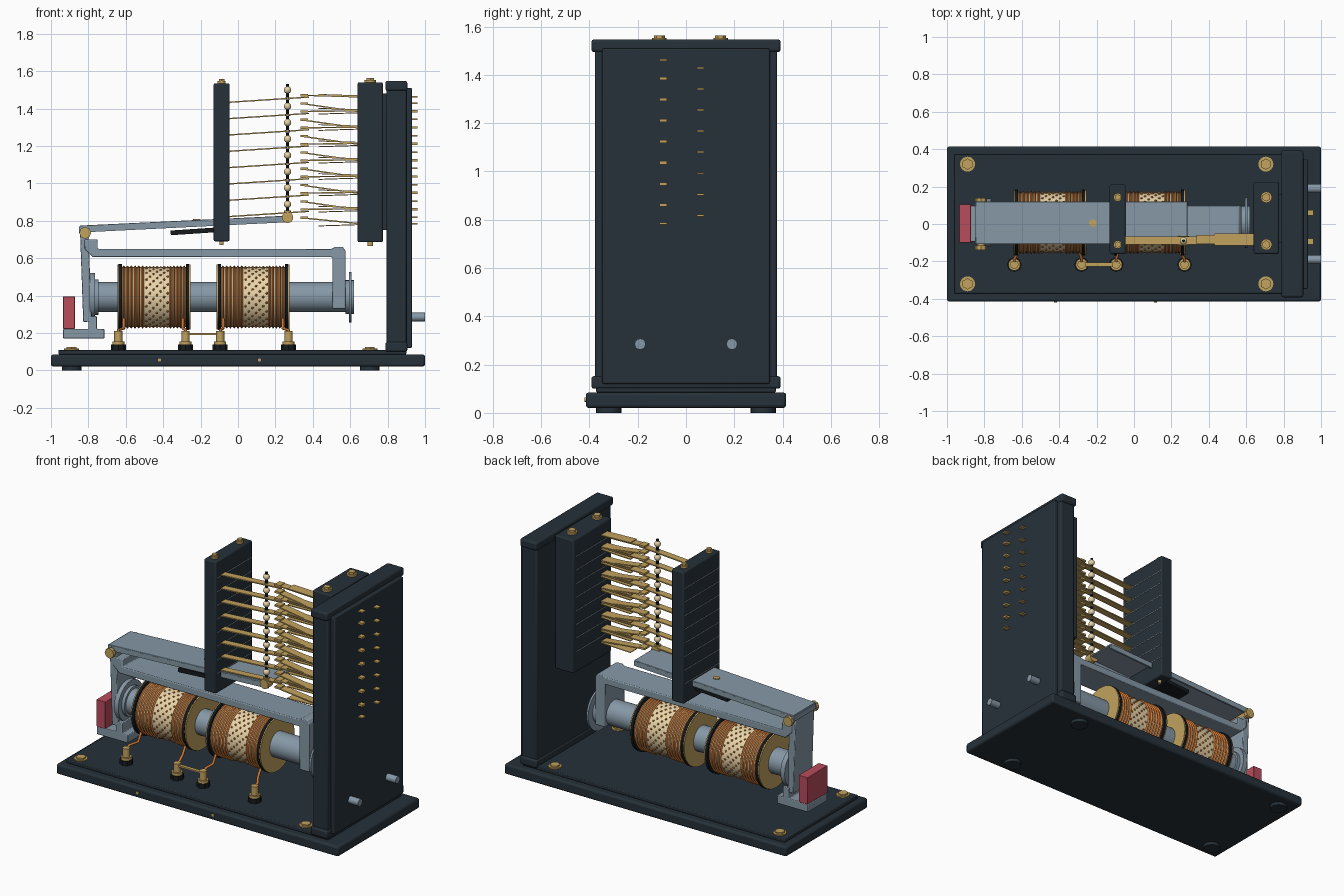
import bpy, bmesh, math
from mathutils import Vector, Matrix

cube = bpy.data.objects.get("Cube")
if cube:
    bpy.data.objects.remove(cube)
made = []


def material(name, *rgb):
    lin = [((c / 255 + .055) / 1.055) ** 2.4 for c in rgb] + [1]
    m = bpy.data.materials.new(name)
    m.diffuse_color = lin
    m.use_nodes = True
    m.node_tree.nodes["Principled BSDF"].inputs["Base Color"].default_value = lin
    return m


DARK = material("dark slate", 38, 49, 57)
BLACK = material("black", 22, 26, 29)
BRASS = material("brass", 194, 162, 94)
STEEL = material("blue grey steel", 134, 152, 166)
RED = material("red", 186, 76, 92)
COPPER = material("copper wire", 204, 118, 52)
CREAM = material("cream", 234, 214, 170)
PALE = material("pale grey", 190, 195, 195)


def finish(name, bm, mat, bevel=0):
    bmesh.ops.recalc_face_normals(bm, faces=bm.faces)
    mesh = bpy.data.meshes.new(name)
    bm.to_mesh(mesh)
    bm.free()
    mesh.materials.append(mat)
    ob = bpy.data.objects.new(name, mesh)
    bpy.context.collection.objects.link(ob)
    if bevel:
        b = ob.modifiers.new("bevel", "BEVEL")
        b.width, b.segments = bevel, 2
    made.append(ob)
    return ob


def box(name, xs, ys, zs, mat, bevel=0):
    bm = bmesh.new()
    size = [b - a for a, b in (xs, ys, zs)]
    mid = [(a + b) / 2 for a, b in (xs, ys, zs)]
    bmesh.ops.create_cube(bm, size=1, matrix=Matrix.Translation(mid) @ Matrix.Diagonal((*size, 1)))
    return finish(name, bm, mat, bevel)


def bar(name, start, end, y, width, thick, mat, bevel=0):
    """Slanted flat bar between two (x, z) points."""
    dx, dz = end[0] - start[0], end[1] - start[1]
    half = math.hypot(dx, dz) / 2
    ob = box(name, (-half, half), (-width / 2, width / 2), (-thick / 2, thick / 2), mat, bevel)
    ob.location = ((start[0] + end[0]) / 2, y, (start[1] + end[1]) / 2)
    ob.rotation_euler.y = -math.atan2(dz, dx)
    return ob


def rod(name, start, end, r, mat, sides=24):
    """Cylinder between two points."""
    a, b = Vector(start), Vector(end)
    turn = (b - a).to_track_quat("Z", "Y").to_matrix().to_4x4()
    bm = bmesh.new()
    bmesh.ops.create_cone(bm, cap_ends=True, segments=sides, radius1=r, radius2=r,
                          depth=(b - a).length, matrix=Matrix.Translation((a + b) / 2) @ turn)
    return finish(name, bm, mat)


def lathe(name, profile, y, z, mat, sides=40):
    """Turn (x, radius) points around a lengthwise axis."""
    bm = bmesh.new()
    rings = [[bm.verts.new((x, y + r * math.cos(math.tau * k / sides), z + r * math.sin(math.tau * k / sides)))
              for k in range(sides)] for x, r in profile]
    for a, b in zip(rings, rings[1:]):
        for k in range(sides):
            n = (k + 1) % sides
            bm.faces.new((a[k], a[n], b[n], b[k]))
    return finish(name, bm, mat)


def extrude(name, pts, y0, y1, mat, bevel=0):
    bm = bmesh.new()
    face = bm.faces.new([bm.verts.new((x, y0, z)) for x, z in pts])
    ext = bmesh.ops.extrude_face_region(bm, geom=[face])
    bmesh.ops.translate(bm, vec=(0, y1 - y0, 0), verts=[v for v in ext["geom"] if isinstance(v, bmesh.types.BMVert)])
    return finish(name, bm, mat, bevel)


def bolt(name, x, y, z, r, h=.025):
    rod(name + "_washer", (x, y, z), (x, y, z + h / 2), r, BRASS)
    rod(name + "_head", (x, y, z + h / 2), (x, y, z + h), r * .75, BRASS, 6)


# Base with feet, bolts and front pins
box("base", (-1, 1), (-.415, .415), (.02, .085), DARK, .012)
box("base_top_plate", (-.96, .9), (-.372, .372), (.085, .11), DARK, .005)
for x in (-.89, .705):
    for y in (-.32, .32):
        rod("foot", (x, y, 0), (x, y, .025), .052, DARK)
        bolt("base_bolt", x, y, .108, .04, .018)
for x in (-.42, .115):
    rod("front_pin", (x, -.41, .055), (x, -.42, .055), .009, BRASS, 12)

# Upright panel
box("panel", (.795, .9), (-.377, .377), (.1, 1.535), DARK, .008)
for z in (.1, 1.495):
    box("panel_end_cap", (.788, .905), (-.392, .392), (z, z + .052), DARK, .01)
box("panel_cover", (.9, .93), (-.347, .347), (.12, 1.51), DARK, .006)
for y in (-.19, .19):
    rod("panel_peg", (.92, y, .285), (1, y, .285), .023, STEEL, 12)

# Contact blocks
for name, x0, x1, z0, z1, y1, r in (("fixed_block", .64, .775, .685, 1.54, .225, .03),
                                    ("moving_block", -.13, -.045, .69, 1.535, .21, .022)):
    box(name, (x0, x1), (-.16, y1), (z0, z1), DARK, .008)
    for y in (-.11, .143):
        bolt(name + "_bolt", (x0 + x1) / 2, y, z1, r, .024)
        rod(name + "_stud", ((x0 + x1) / 2, y, z0 - .02), ((x0 + x1) / 2, y, z0), r * .5, BRASS, 12)
box("fixed_block_spacer", (.77, .8), (-.1, .16), (.75, 1.48), DARK)

# Contact springs, panel tails and pusher beads, one set per level
rod("pusher_rod", (.265, -.09, .82), (.265, -.09, 1.53), .008, BLACK, 10)
for i in range(8):
    z = .818 + i * .0873
    bar("moving_spring", (-.05, z + .004), (.38, z + .032), -.088, .045, .007, BRASS)
    box("moving_tail", (.925, .96), (.045, .075), (z - .004, z + .004), BRASS)
    for side in (1, -1):
        root = z + side * .046
        if (side, i) in ((-1, 0), (1, 7)):
            root = z + side * .033
        tip = z + .02 + side * .022
        bar("fixed_spring", (.645, root), (.335, tip), -.083, .05, .007, BRASS)
        bar("spring_stiffener", (.645, root + side * .006), (.43, root + side * .013), -.083, .065, .005, BRASS)
        box("contact_tip", (.335, .375), (-.108, -.058), (tip - .006, tip + .006), BRASS)
        box("fixed_tail", (.925, .96), (-.11, -.078), (root - .004, root + .004), BRASS)
    for x in (.639, -.131, -.044):
        box("block_seam", (x - .001, x + .001), (-.15, .2), (z - .0015, z + .0015), PALE)
    bm = bmesh.new()
    bmesh.ops.create_uvsphere(bm, u_segments=14, v_segments=8, radius=.02,
                              matrix=Matrix.Translation((.265, -.09, z + .07)))
    finish("pusher_bead", bm, CREAM)
    rod("pusher_collar", (.265, -.09, z + .018), (.265, -.09, z + .03), .013, PALE, 12)
rod("pusher_foot", (.265, -.115, .818), (.265, -.065, .818), .03, BRASS)
rod("pusher_socket", (.265, -.09, .82), (.265, -.09, .855), .018, BRASS, 12)

# Rocking arm: channel-shaped plate, hinge, front leaf and red damper
left, right = (-.845, .768), (.285, .822)
bar("arm_plate", left, right, .007, .225, .012, STEEL, .003)
for y in (-.1, .114):
    bar("arm_flange", (left[0], left[1] - .016), (right[0], right[1] - .014), y, .012, .03, STEEL)
box("arm_left_lip", (-.85, -.838), (-.105, .119), (.735, .77), STEEL)
rod("arm_rivet", (-.22, .005, .79), (-.22, .005, .809), .02, BRASS)
bar("arm_pad", (-.36, .735), (-.06, .755), 0, .19, .025, BLACK)
rod("hinge_pin", (-.817, -.138, .735), (-.817, .138, .735), .022, BRASS)
for y in (-.138, .115):
    rod("hinge_nut", (-.817, y, .735), (-.817, y + .023, .735), .032, BRASS, 8)
bar("armature_leaf", (-.822, .74), (-.805, .26), 0, .19, .045, STEEL, .004)
extrude("damper_bracket", [(-.935, .17), (-.715, .17), (-.715, .222), (-.755, .222), (-.755, .29),
                           (-.8, .29), (-.8, .222), (-.935, .222)], -.095, .1, STEEL, .004)
box("red_damper", (-.935, -.872), (-.1, .105), (.222, .395), RED, .003)

# Magnet yoke, core and pole discs
cy, cz = .008, .392
extrude("yoke", [(-.82, .7), (-.75, .7), (-.75, .65), (.5, .65), (.52, .66), (.56, .66), (.575, .64),
                 (.575, .33), (.505, .33), (.505, .605), (-.775, .605), (-.82, .65)], -.1, .1, STEEL, .005)
rod("core", (-.77, cy, cz), (.58, cy, cz), .08, STEEL, 32)
rod("left_pole", (-.795, cy, cz), (-.765, cy, cz), .128, STEEL, 40)
rod("left_pole_step", (-.77, cy, cz), (-.745, cy, cz), .095, STEEL, 32)
rod("right_pole", (.594, cy, cz), (.606, cy, cz), .135, STEEL, 40)
rod("right_pole_nut", (.575, cy, cz), (.62, cy, cz), .09, STEEL, 32)


def winding(x0, x1, turns):
    steps = turns * 6
    pts = [(x0 + (x1 - x0) * k / steps, .153 + .015 * abs(math.sin(math.pi * k / 6))) for k in range(steps + 1)]
    lathe("end_winding", pts, cy, cz, COPPER)


# Two coils
for x in (-.645, -.115):
    end = x + .39
    for face, inward in ((x, 1), (end, -1)):
        rod("coil_flange_face", (face, cy, cz), (face + inward * .007, cy, cz), .174, BRASS, 40)
        rod("coil_flange", (face + inward * .007, cy, cz), (face + inward * .024, cy, cz), .176, BLACK, 40)
    rod("coil_wrap", (x + .02, cy, cz), (end - .02, cy, cz), .16, CREAM, 40)
    winding(x + .024, x + .145, 6)
    winding(end - .115, end - .024, 5)
    bm = bmesh.new()
    for row in range(7):
        for k in range(20):
            a = math.tau * (k + row * .6) / 20
            at = (x + .155 + row * .019, cy + .159 * math.cos(a), cz + .159 * math.sin(a))
            bmesh.ops.create_icosphere(bm, subdivisions=1, radius=.0075, matrix=Matrix.Translation(at))
    finish("wire_dots", bm, COPPER)

# Terminal posts with lead wires
ty = -.217
for px, coil_x in ((-.64, -.61), (-.28, -.295), (-.095, -.08), (.27, .24)):
    rod("terminal_base", (px, ty, .11), (px, ty, .138), .04, BLACK, 8)
    rod("terminal_collar", (px, ty, .138), (px, ty, .155), .032, BRASS)
    rod("terminal_post", (px, ty, .155), (px, ty, .21), .022, BRASS)
    curve = bpy.data.curves.new("lead_wire", "CURVE")
    curve.dimensions = "3D"
    curve.bevel_depth, curve.bevel_resolution = .008, 2
    spline = curve.splines.new("POLY")
    spline.points.add(3)
    for p, co in zip(spline.points, ((px, ty, .19), (px, ty + .03, .215), (coil_x, -.14, .225), (coil_x, -.11, .275))):
        p.co = (*co, 1)
    curve.materials.append(COPPER)
    bpy.context.collection.objects.link(bpy.data.objects.new("lead_wire", curve))
box("terminal_link", (-.28, -.095), (ty - .011, ty + .011), (.19, .2), BRASS)

# Smooth round parts, keep hard edges
bpy.ops.object.select_all(action="DESELECT")
for ob in made:
    ob.select_set(True)
bpy.context.view_layer.objects.active = made[0]
bpy.ops.object.shade_smooth_by_angle(angle=.6)
